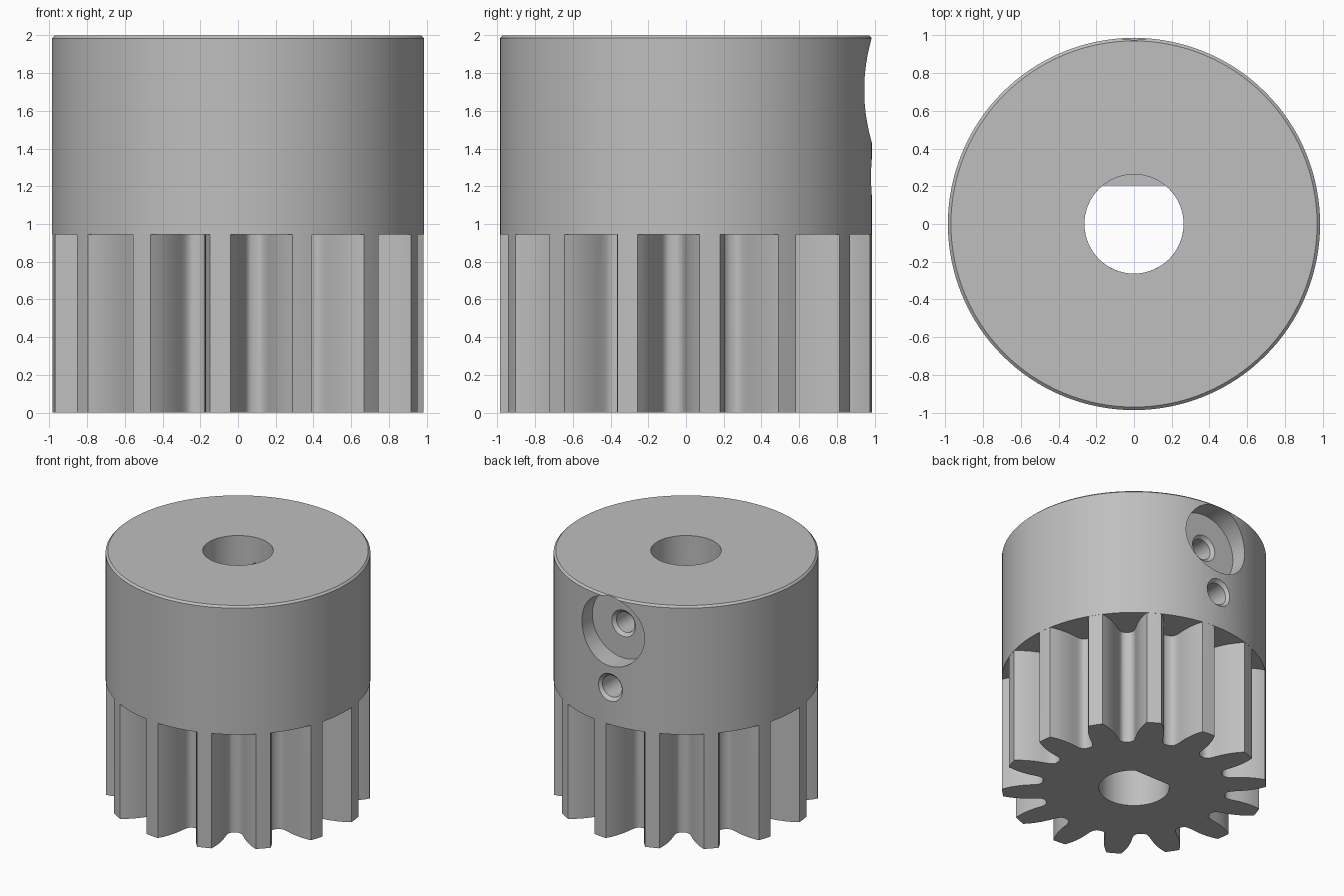
import bpy
import bmesh
import math
from mathutils import Matrix

cube = bpy.data.objects.get("Cube")
if cube:
    bpy.data.objects.remove(cube, do_unlink=True)

R = 0.987          # outer radius
SPLIT = 0.945      # height where the gear meets the hub
BORE = 0.263
TEETH = 14

steel = bpy.data.materials.new("grey_steel")
steel.use_nodes = True
grey = (0.52, 0.52, 0.52, 1)
steel.diffuse_color = grey
steel.node_tree.nodes["Principled BSDF"].inputs["Base Color"].default_value = grey


def make_object(name, bm):
    bmesh.ops.remove_doubles(bm, verts=bm.verts, dist=1e-5)
    bmesh.ops.recalc_face_normals(bm, faces=bm.faces)
    mesh = bpy.data.meshes.new(name)
    bm.to_mesh(mesh)
    bm.free()
    mesh.materials.append(steel)
    obj = bpy.data.objects.new(name, mesh)
    bpy.context.collection.objects.link(obj)
    return obj


def extrude(name, outline, z0, z1):
    """Prism from a flat outline."""
    bm = bmesh.new()
    face = bm.faces.new([bm.verts.new((x, y, z0)) for x, y in outline])
    top = bmesh.ops.extrude_face_region(bm, geom=[face])["geom"]
    verts = [v for v in top if isinstance(v, bmesh.types.BMVert)]
    bmesh.ops.translate(bm, verts=verts, vec=(0, 0, z1 - z0))
    return make_object(name, bm)


def lathe(name, profile, steps, matrix=Matrix()):
    """Solid of revolution from (radius, height) points."""
    bm = bmesh.new()
    pts = [bm.verts.new((r, 0, z)) for r, z in profile]
    edges = [bm.edges.new(pair) for pair in zip(pts, pts[1:])]
    bmesh.ops.spin(bm, geom=pts + edges, cent=(0, 0, 0), axis=(0, 0, 1),
                   angle=math.tau, steps=steps)
    bm.transform(matrix)
    return make_object(name, bm)


def combine(target, other, operation):
    mod = target.modifiers.new(operation.lower(), "BOOLEAN")
    mod.operation = operation
    mod.solver = "EXACT"
    mod.object = other
    bpy.context.view_layer.objects.active = target
    bpy.ops.object.modifier_apply(modifier=mod.name)
    bpy.data.objects.remove(other, do_unlink=True)


# Gear: half tooth as (degrees from tooth centre, radius), root to tip
half = [(12.2, 0.688), (10.6, 0.691), (9.3, 0.703), (8.4, 0.724), (7.85, 0.755),
        (7.3, 0.80), (6.75, 0.835), (6.2, 0.866), (5.4, 0.905), (4.4, 0.945), (3.2, R - 0.001)]
tooth = [(-a, r) for a, r in half] + [(0, R - 0.001)] + [(a, r) for a, r in reversed(half)]
outline = []
for k in range(TEETH):
    centre = -95.5 + k * 360 / TEETH
    for a, r in tooth:
        t = math.radians(centre + a)
        outline.append((r * math.cos(t), r * math.sin(t)))
pinion = extrude("pinion_gear", outline, 0, SPLIT)

# Hub with a chamfered top rim
hub = lathe("hub", [(0, SPLIT), (R, SPLIT), (R, 1.985), (R - 0.016, 2), (0, 2)], 128)
combine(pinion, hub, "UNION")

# Bore: round through the hub, with a flat side through the gear
round_bore = lathe("round_bore", [(0, SPLIT), (BORE, SPLIT), (BORE, 2.1), (0, 2.1)], 64)
combine(pinion, round_bore, "DIFFERENCE")
flat = math.asin(0.205 / BORE)
sweep = math.pi + 2 * flat
d_shape = []
for i in range(49):
    t = math.pi - flat + sweep * i / 48
    d_shape.append((BORE * math.cos(t), BORE * math.sin(t)))
d_bore = extrude("d_bore", d_shape, -0.1, SPLIT + 0.02)
combine(pinion, d_bore, "DIFFERENCE")


# Screw holes in the back, revolved about the y axis
def back_cut(name, z, profile):
    matrix = Matrix.Translation((0, 0, z)) @ Matrix.Rotation(-math.pi / 2, 4, "X")
    combine(pinion, lathe(name, profile, 48, matrix), "DIFFERENCE")


back_cut("screw_pocket", 1.71, [(0, 0.81), (0.285, 0.81), (0.285, 1.2), (0, 1.2)])
back_cut("upper_screw_hole", 1.71,
         [(0, 0.1), (0.083, 0.1), (0.083, 0.785), (0.108, 0.81), (0.108, 0.83), (0, 0.83)])
back_cut("lower_screw_hole", 1.25,
         [(0, 0.1), (0.088, 0.1), (0.088, 0.96), (0.113, 0.985), (0.113, 1.1), (0, 1.1)])

# Smooth round walls, crisp edges
bpy.ops.object.select_all(action="DESELECT")
pinion.select_set(True)
bpy.context.view_layer.objects.active = pinion
bpy.ops.object.shade_smooth_by_angle(angle=math.radians(28))
